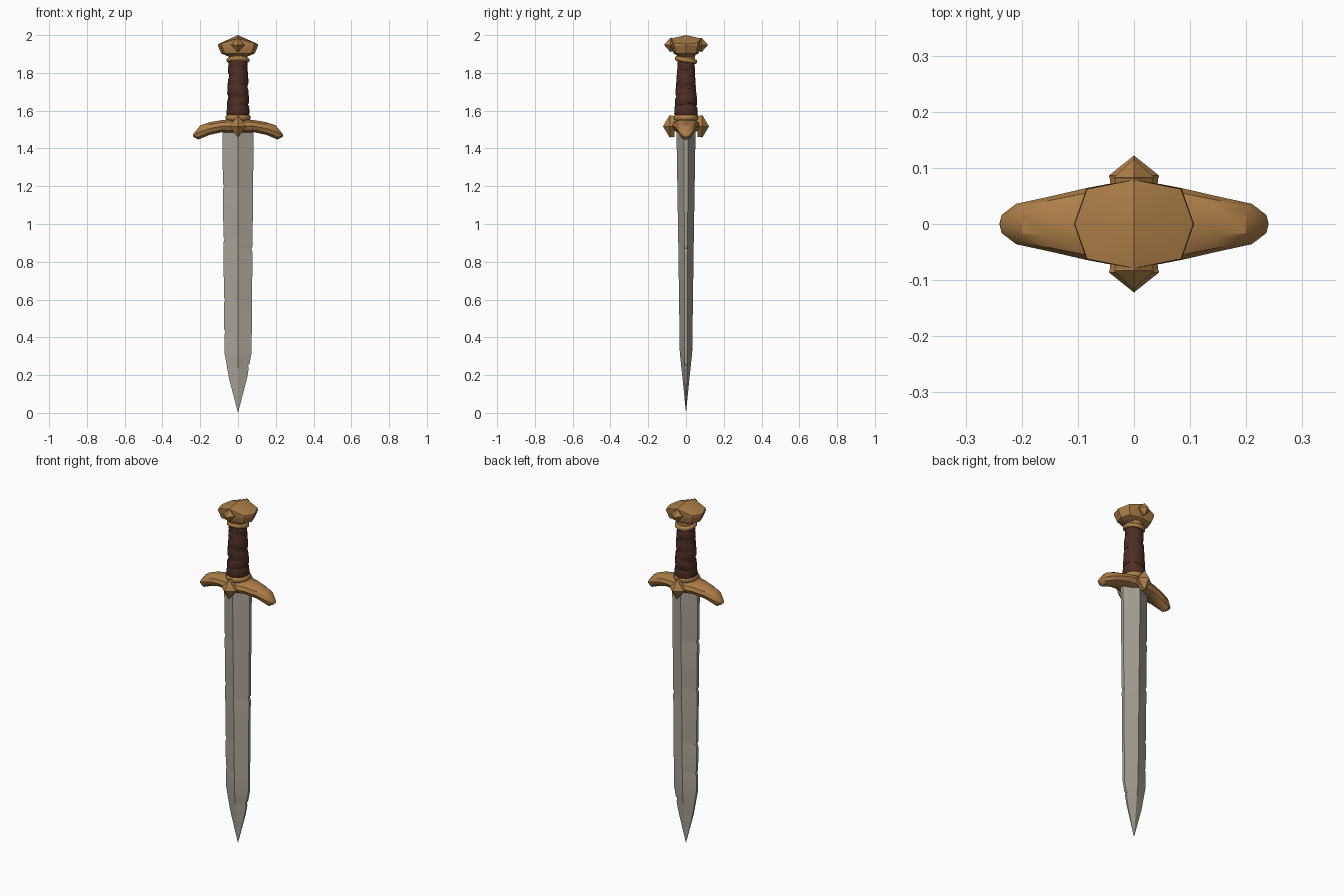
import bpy, bmesh, math
from math import sin, cos, pi

if "Cube" in bpy.data.objects:
    bpy.data.objects.remove(bpy.data.objects["Cube"])


def material(name, rgb):
    m = bpy.data.materials.new(name)
    m.diffuse_color = (*rgb, 1)
    m.use_nodes = True
    m.node_tree.nodes["Principled BSDF"].inputs["Base Color"].default_value = m.diffuse_color
    return m


STEEL = material("warm grey steel", (0.40, 0.37, 0.315))
BRONZE = material("bronze", (0.42, 0.21, 0.065))
LEATHER = material("dark brown leather", (0.075, 0.027, 0.018))


def loft(name, rings, mat, angle=35):
    """Skin a list of equal-length vertex rings; collapsed rings become points."""
    bm = bmesh.new()
    vs = [[bm.verts.new(p) for p in r] for r in rings]
    n = len(rings[0])
    for a, b in zip(vs, vs[1:]):
        for i in range(n):
            j = (i + 1) % n
            bm.faces.new((a[i], a[j], b[j], b[i]))
    bm.faces.new(vs[0][::-1])
    bm.faces.new(vs[-1])
    bmesh.ops.remove_doubles(bm, verts=bm.verts, dist=1e-5)
    bmesh.ops.recalc_face_normals(bm, faces=bm.faces)
    me = bpy.data.meshes.new(name)
    bm.to_mesh(me)
    bm.free()
    me.materials.append(mat)
    ob = bpy.data.objects.new(name, me)
    bpy.context.collection.objects.link(ob)
    bpy.ops.object.select_all(action='DESELECT')
    ob.select_set(True)
    bpy.context.view_layer.objects.active = ob
    bpy.ops.object.shade_smooth_by_angle(angle=math.radians(angle))
    return ob


def lerp_profile(profile, z):
    for a, b in zip(profile, profile[1:]):
        if a[0] <= z <= b[0]:
            t = (z - a[0]) / (b[0] - a[0])
            return [p + (q - p) * t for p, q in zip(a[1:], b[1:])]


# Blade: ridged cross-section with small nicks along the edges
blade = [(0, 0, 0, 0), (0.18, 0.047, 0.018, 0.005), (0.32, 0.072, 0.033, 0.008),
         (0.9, 0.077, 0.041, 0.009), (1.52, 0.083, 0.051, 0.010)]
nicks = [(0.25, 1), (0.43, -1), (0.60, -1), (0.87, 1), (0.92, -1), (1.2, -1)]
cut = {(z, s): 0.006 for z, s in nicks}
levels = {p[0] for p in blade}
for z, s in nicks:
    levels |= {z - 0.018, z, z + 0.012}
rings = []
for z in sorted(levels):
    w, d, e = lerp_profile(blade, z)
    l, r = w - cut.get((z, -1), 0), w - cut.get((z, 1), 0)
    rings.append([(r, -e, z), (r, e, z), (0, d, z), (-l, e, z), (-l, -e, z), (0, -d, z)])
loft("blade", rings, STEEL, 15)

# Crossguard: drooping arms, lofted from end to end along x
# (x, half depth, bottom z, top z)
arm = [(0.0, 0.080, 1.480, 1.556), (0.085, 0.064, 1.486, 1.550),
       (0.15, 0.049, 1.472, 1.539), (0.21, 0.036, 1.447, 1.522)]


def arm_ring(side, x, d, z0, z1, slant=0):
    zc, h = (z0 + z1) / 2, (z1 - z0) / 2
    ring = []
    for cy, cz in ((1, 0), (0.86, .62), (0.45, 1), (-0.45, 1), (-0.86, .62),
                   (-1, 0), (-0.8, -.65), (-0.4, -1), (0.4, -1), (0.8, -.65)):
        ring.append((side * (x + slant * (0.5 - abs(cz + 0.5))), d * cy, zc + h * cz))
    return ring


tip = {s: [[(s * 0.236, 0.016 * cos(a), 1.469 + 0.008 * sin(a))
            for a in (0, .6, 1.2, pi - 1.2, pi - .6, pi, pi + .6, pi + 1.2, -1.2, -.6)],
           [(s * 0.24, 0, 1.465)] * 10] for s in (-1, 1)}


def arm_side(side):
    return [arm_ring(side, *p, slant=0.01 if i == 3 else 0) for i, p in enumerate(arm)] + tip[side]


loft("crossguard", arm_side(-1)[:0:-1] + arm_side(1), BRONZE, 32)


# Faceted diamond studs on both faces of the guard and the pommel
def stud(name, side, zc, w, h, y0, y1, y2):
    def ring(k, y):
        return [(k * w, side * y, zc), (0, side * y, zc + k * h),
                (-k * w, side * y, zc), (0, side * y, zc - k * h)]
    loft(name, [ring(0.92, y0 - 0.02), ring(0.95, y0), ring(1, y1), ring(0, y2)], BRONZE, 10)


for side, label in ((-1, "front"), (1, "back")):
    stud("guard_stud_" + label, side, 1.517, 0.045, 0.060, 0.080, 0.086, 0.122)
    stud("pommel_stud_" + label, side, 1.948, 0.036, 0.038, 0.080, 0.083, 0.116)


# Round, optionally tilted ring of points used by grip and collars
def disc(z, rx, ry, tx=0, ty=0, n=14):
    return [(rx * cos(2 * pi * i / n), ry * sin(2 * pi * i / n),
             z + tx * cos(2 * pi * i / n) + ty * sin(2 * pi * i / n)) for i in range(n)]


# Grip: leather core with overlapping tilted wrap bands
loft("grip_core", [disc(1.55, 0.055, 0.057), disc(1.88, 0.046, 0.045)], LEATHER)
bands = [(1.572, 1.625, 0.004, -0.004), (1.622, 1.675, 0.014, 0.006),
         (1.668, 1.73, -0.012, -0.010), (1.724, 1.785, 0.012, -0.008),
         (1.778, 1.83, -0.014, 0.008), (1.822, 1.865, -0.008, -0.006)]
for i, (z0, z1, tx, ty) in enumerate(bands):
    r = 0.061 - 0.0019 * i
    q = r + 0.003 - 0.0017 * i
    m = z1 - z0
    loft(f"grip_wrap_{i + 1}", [disc(z0, r * .93, q * .93, tx, ty),
                                disc(z0 + m * .15, r, q, tx, ty),
                                disc(z0 + m * .8, r * .97, q * .97, tx, ty),
                                disc(z1, r * .91, q * .91, tx, ty)], LEATHER, 40)


# Metal collars at both ends of the grip
def collar(name, z, h, r, ty):
    loft(name, [disc(z - h, r * .9, r * .9, 0, ty), disc(z - h * .5, r, r, 0, ty),
                disc(z + h * .5, r, r, 0, ty), disc(z + h, r * .9, r * .9, 0, ty)], BRONZE, 50)


collar("lower_collar", 1.563, 0.015, 0.066, 0)
collar("upper_collar", 1.868, 0.012, 0.060, -0.009)
loft("pommel_neck", [disc(1.86, 0.046, 0.046), disc(1.90, 0.05, 0.05)], BRONZE)

# Pommel: eight-sided block with a peaked top
outline = [(0.107, 0), (0.085, 0.063), (0, 0.080), (-0.085, 0.063),
           (-0.107, 0), (-0.085, -0.063), (0, -0.080), (0.085, -0.063)]


def pommel_ring(k, z, rise=0):
    return [(x * k, y * k, z + rise * (1 - abs(x) / 0.107)) for x, y in outline]


loft("pommel", [pommel_ring(0.50, 1.888), pommel_ring(0.83, 1.903), pommel_ring(1, 1.946, -0.006),
                pommel_ring(0.985, 1.952, 0.030), [(0, 0, 2.0)] * 8], BRONZE, 30)
